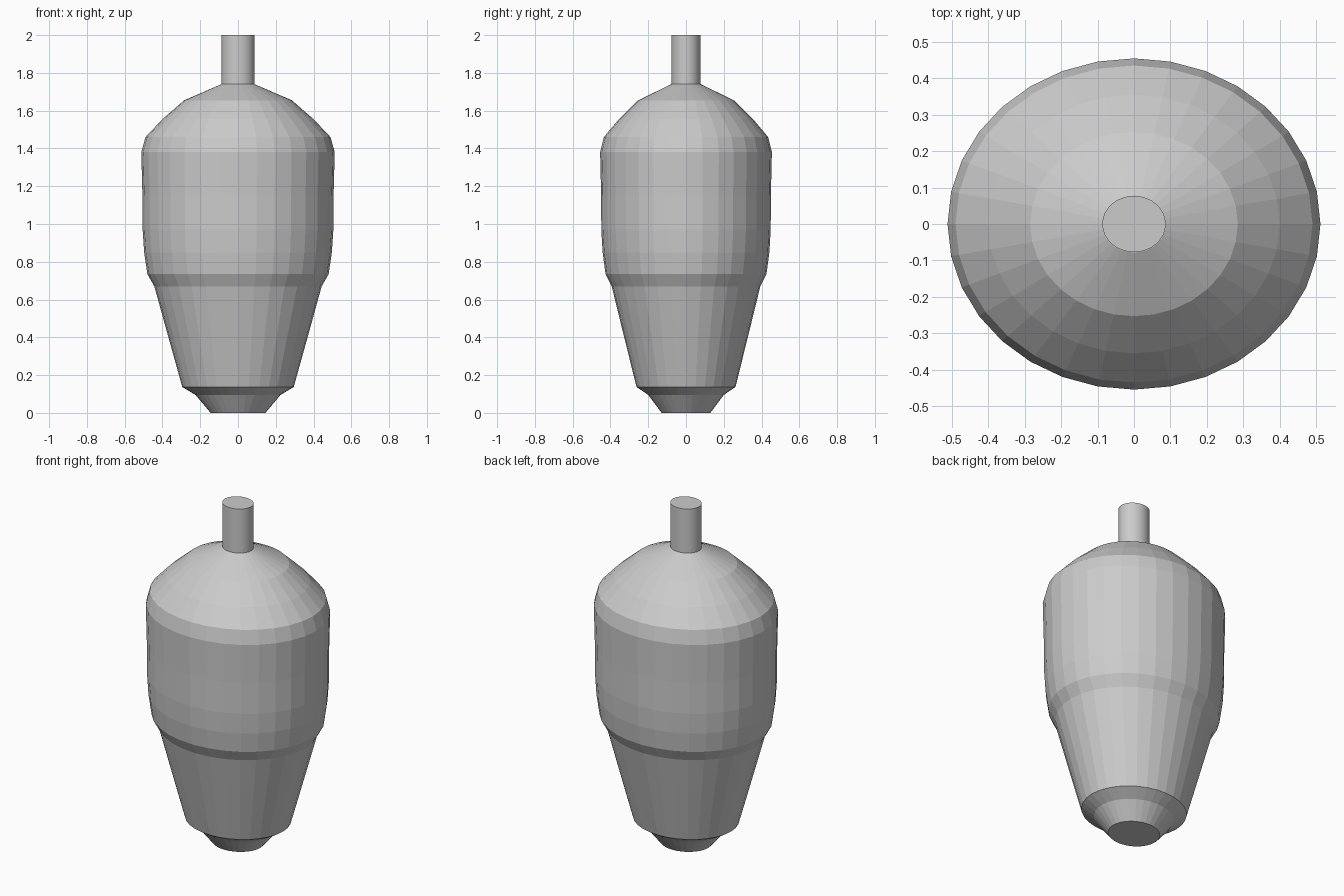
import bpy, bmesh
from math import cos, sin, tau

cube = bpy.data.objects.get("Cube")
if cube:
    bpy.data.objects.remove(cube, do_unlink=True)

SEGMENTS = 32
DEPTH = 0.888  # depth of the oval section relative to its width

grey = bpy.data.materials.new("plain grey")
grey.use_nodes = True
grey.diffuse_color = (0.6, 0.6, 0.6, 1)
grey.node_tree.nodes["Principled BSDF"].inputs["Base Color"].default_value = (0.6, 0.6, 0.6, 1)


def oval_lathe(name, profile):
    """Stack oval rings of (half width, height), bridge them and cap both ends."""
    bm = bmesh.new()
    rings = []
    for r, z in profile:
        angles = [tau * i / SEGMENTS for i in range(SEGMENTS)]
        rings.append([bm.verts.new((r * cos(a), r * DEPTH * sin(a), z)) for a in angles])
    for low, high in zip(rings, rings[1:]):
        for i in range(SEGMENTS):
            j = (i + 1) % SEGMENTS
            bm.faces.new((low[i], low[j], high[j], high[i]))
    bm.faces.new(rings[0][::-1])
    bm.faces.new(rings[-1])
    mesh = bpy.data.meshes.new(name)
    bm.to_mesh(mesh)
    bm.free()
    mesh.materials.append(grey)
    obj = bpy.data.objects.new(name, mesh)
    bpy.context.collection.objects.link(obj)
    return obj


# Body: stepped foot, tapering lower half, belly band and sloping shoulder
oval_lathe("body", [
    (0.145, 0), (0.225, 0.095), (0.295, 0.137),
    (0.335, 0.28), (0.385, 0.46), (0.443, 0.67),
    (0.48, 0.735), (0.497, 0.85), (0.505, 0.97), (0.506, 1.15),
    (0.512, 1.38), (0.49, 1.46), (0.4, 1.555),
    (0.285, 1.655), (0.088, 1.74),
])

# Straight neck on top
neck = oval_lathe("neck", [(0.087, 1.735), (0.087, 2.0)])
bpy.context.view_layer.objects.active = neck
neck.select_set(True)
bpy.ops.object.shade_smooth_by_angle()
